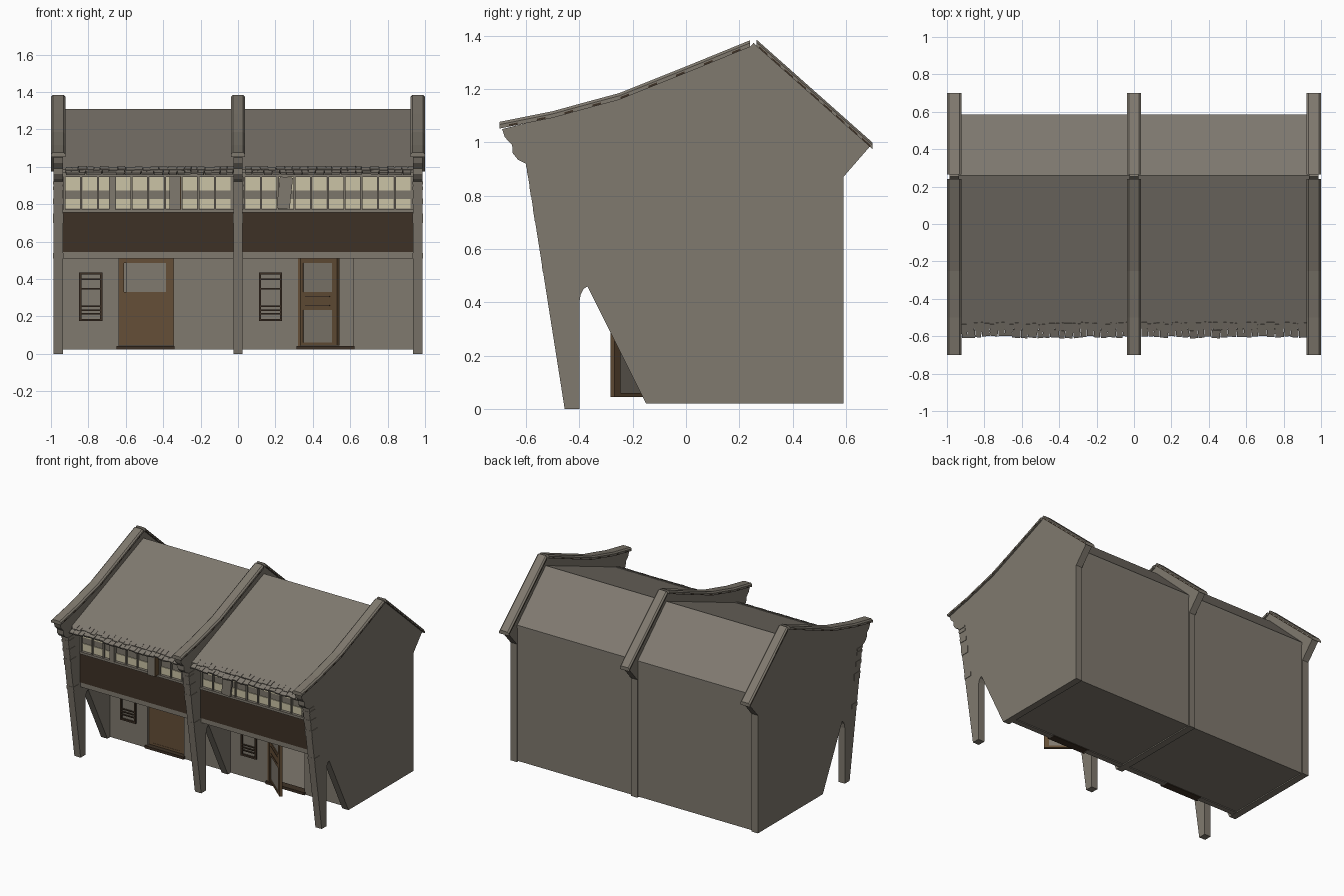
import bpy, bmesh, math, random
from mathutils import Matrix, Vector

if "Cube" in bpy.data.objects:
    bpy.data.objects.remove(bpy.data.objects["Cube"])
random.seed(4)

def material(name, rgb):
    m = bpy.data.materials.new(name)
    m.diffuse_color = (*rgb, 1)
    m.use_nodes = True
    m.node_tree.nodes["Principled BSDF"].inputs["Base Color"].default_value = m.diffuse_color
    return m

WALL = material("grey plaster", (0.215, 0.192, 0.157))
ROOF = material("grey roof tile", (0.215, 0.193, 0.162))
DARK = material("dark brown wood", (0.048, 0.031, 0.019))
WOOD = material("brown door wood", (0.130, 0.078, 0.038))
PANE = material("cream window paper", (0.60, 0.55, 0.38))
FRAME = material("window frame grey", (0.20, 0.18, 0.145))

def finish(name, bm, mat):
    bmesh.ops.recalc_face_normals(bm, faces=bm.faces)
    me = bpy.data.meshes.new(name)
    bm.to_mesh(me)
    bm.free()
    me.materials.append(mat)
    ob = bpy.data.objects.new(name, me)
    bpy.context.collection.objects.link(ob)
    return ob

def boxes(name, mat, items, move=Matrix()):
    """One object from boxes (x0, x1, y0, y1, z0, z1) with optional own matrix."""
    bm = bmesh.new()
    for it in items:
        x0, x1, y0, y1, z0, z1 = it[:6]
        turn = it[6] if len(it) > 6 else Matrix()
        m = (move @ Matrix.Translation(((x0+x1)/2, (y0+y1)/2, (z0+z1)/2)) @ turn
             @ Matrix.Diagonal((x1-x0, y1-y0, z1-z0, 1)))
        bmesh.ops.create_cube(bm, size=1, matrix=m)
    return finish(name, bm, mat)

def prism(name, mat, pts, x0, x1):
    """Outline in the side (y, z) plane pushed along x."""
    bm = bmesh.new()
    face = bm.faces.new([bm.verts.new((x0, y, z)) for y, z in pts])
    ext = bmesh.ops.extrude_face_region(bm, geom=[face])
    bmesh.ops.translate(bm, vec=(x1-x0, 0, 0),
                        verts=[v for v in ext["geom"] if isinstance(v, bmesh.types.BMVert)])
    return finish(name, bm, mat)

def sweep(name, mat, path, section, xc):
    """Section (x, height) carried along a (y, z) path."""
    bm = bmesh.new()
    rings = [[bm.verts.new((xc+sx, y, z+sz)) for sx, sz in section] for y, z in path]
    n = len(section)
    for a, b in zip(rings, rings[1:]):
        for i in range(n):
            bm.faces.new((a[i], a[(i+1) % n], b[(i+1) % n], b[i]))
    bm.faces.new(rings[0])
    bm.faces.new(rings[-1])
    return finish(name, bm, mat)

# gable walls with front post, arch and brackets, plus their copings
front_top = [(-0.70, 1.052), (-0.60, 1.072), (-0.50, 1.092), (-0.38, 1.125),
             (-0.25, 1.16), (0.0, 1.26), (0.24, 1.358)]
back_top = [(0.265, 1.360), (0.70, 0.974)]
gable = ([(0.59, 0.02), (0.59, 0.87), (0.69, 0.985), (0.253, 1.373)] + front_top[:0:-1] +
         [(-0.69, 1.05), (-0.68, 1.02), (-0.652, 0.99), (-0.65, 0.96), (-0.63, 0.935),
          (-0.60, 0.92), (-0.455, 0), (-0.40, 0), (-0.40, 0.40), (-0.395, 0.43),
          (-0.385, 0.45), (-0.37, 0.46), (-0.15, 0.02)])
cap = [(-0.038, 0), (0.038, 0), (0.038, 0.015), (0.028, 0.025), (-0.028, 0.025), (-0.038, 0.015)]
strip = [(-0.0385, 0.002), (0.0385, 0.002), (0.0385, 0.009), (-0.0385, 0.009)]
for xc in (-0.961, 0, 0.961):
    prism("gable_wall", WALL, gable, xc-0.025, xc+0.025)
    sweep("coping_front", WALL, front_top, cap, xc)
    sweep("coping_back", WALL, back_top, cap, xc)
    # short dark battens along the coping edges
    for path, n in ((front_top, 9), (back_top, 9)):
        for k in range(n):
            y = path[0][0] + (path[-1][0]-path[0][0]) * (k+0.5)/n
            a, b = next((p, q) for p, q in zip(path, path[1:]) if p[0] <= y <= q[0])
            s = (b[1]-a[1]) / (b[0]-a[0])
            z = a[1] + s*(y-a[0])
            sweep("coping_batten", DARK, [(y-0.016, z-0.016*s), (y+0.016, z+0.016*s)], strip, xc)
    # moulding bands on the upper post, following its lean
    for z, h in ((0.51, 0.03), (0.70, 0.05), (0.80, 0.03), (0.875, 0.02), (0.905, 0.015)):
        y = -0.455 - 0.1576*z
        prism("post_moulding", WALL, [(y-0.001, z), (y-0.001-0.1576*h, z+h),
              (y+0.06, z+h), (y+0.06, z)], xc-0.028, xc+0.028)

def roof_z(y):
    return 1.31 + 0.395*(y-0.26)

for u in (-0.961, 0):
    x0, x1 = u+0.02, u+0.941
    # roof slopes
    prism("roof", ROOF, [(-0.56, roof_z(-0.56)), (0.26, 1.31), (0.585, 1.005), (0.585, 0.985),
                         (0.26, 1.285), (-0.56, roof_z(-0.56)-0.02)], x0, x1)
    # loose tiles along the eaves
    tiles = []
    slope = Matrix.Rotation(math.atan(0.395), 4, 'X')
    for row, yc in enumerate((-0.550, -0.583)):
        x = u+0.04
        while x < u+0.915:
            w = random.uniform(0.03, 0.05)
            y = yc + random.uniform(-0.007, 0.007)
            z = roof_z(y) - 0.002 - row*0.004
            turn = Matrix.Rotation(random.uniform(-0.12, 0.12), 4, 'Z') @ slope
            tiles.append((x, x+w-0.002, y-0.022, y+0.022, z-0.006, z+0.006, turn))
            x += w
    boxes("eave_tiles", ROOF, tiles)
    # back wall and floors
    boxes("back_wall", WALL, [(x0, x1, 0.56, 0.58, 0.025, 1.0)])
    boxes("ground_floor", WALL, [(x0, x1, -0.118, 0.575, 0.028, 0.035)])
    boxes("upper_floor", WALL, [(x0, x1, -0.455, -0.095, 0.51, 0.545)])
    # ground floor front wall either side of the door
    boxes("front_wall", WALL, [(x0, u+0.325, -0.12, -0.08, 0.022, 0.515),
                               (u+0.615, x1, -0.12, -0.08, 0.022, 0.515)])
    # barred window
    a, b = u+0.112, u+0.236
    bars = [(a, a+0.012, -0.132, -0.118, 0.175, 0.435), (b-0.012, b, -0.132, -0.118, 0.175, 0.435),
            (a, b, -0.132, -0.118, 0.175, 0.187), (a, b, -0.132, -0.118, 0.423, 0.435)]
    bars += [(a, b, -0.129, -0.118, z, z+0.007) for z in (0.21, 0.23, 0.25, 0.345, 0.395)]
    boxes("window_bars", DARK, bars)
    boxes("door_threshold", DARK, [(u+0.312, u+0.622, -0.135, -0.08, 0.023, 0.042)])
    # balcony parapet with sill
    boxes("balcony_panel", DARK, [(x0, x1, -0.46, -0.44, 0.545, 0.757)])
    boxes("balcony_sill", WALL, [(x0, x1, -0.47, -0.43, 0.755, 0.772)])
    boxes("eave_beam", WALL, [(x0, x1, -0.465, -0.435, 0.945, 1.015)])
    # upper window band
    boxes("window_backing", FRAME, [(x0, x1, -0.45, -0.435, 0.77, 0.95)])
    p = 0.0895
    panes, mull = [], []
    for i in range(10):
        x = u+0.033+i*p
        panes += [(x+0.006, x+p-0.006, -0.455, -0.449, z0, z1)
                  for z0, z1 in ((0.776, 0.828), (0.872, 0.944))]
        mull.append((x-0.005, x+0.005, -0.465, -0.445, 0.77, 0.95))
    boxes("window_panes", PANE, panes)
    boxes("window_mullions", FRAME, mull)

# loose shutters in the window band
lean = Matrix.Rotation(math.radians(6), 4, 'Y')
boxes("window_shutters", WALL, [(-0.69, -0.655, -0.475, -0.46, 0.772, 0.948),
                                (-0.365, -0.309, -0.51, -0.46, 0.772, 0.948),
                                (0.215, 0.285, -0.485, -0.47, 0.775, 0.945, lean)])
boxes("shutter_edge", WOOD, [(-0.309, -0.305, -0.51, -0.46, 0.772, 0.948)])

# door leaves: rails, solid panel, grey panes
W = 0.263
rails = [(0, 0.025, -0.01, 0.01, 0.045, 0.51), (W-0.035, W, -0.01, 0.01, 0.045, 0.51),
         (0, W, -0.01, 0.01, 0.045, 0.06), (0, W, -0.01, 0.01, 0.235, 0.33),
         (0, W, -0.01, 0.01, 0.485, 0.51)]
closed = Matrix.Translation((-0.961+0.325, -0.095, 0)) @ Matrix.Diagonal((0.29/W, 1, 1, 1))
boxes("closed_door", WOOD, rails + [(0.02, W-0.03, -0.008, 0.008, 0.05, 0.24)], closed)
boxes("closed_door_pane", WALL, [(0.035, W-0.035, -0.004, 0.004, 0.33, 0.486)], closed)
opened = Matrix.Translation((0.335, -0.105, 0)) @ Matrix.Rotation(-math.atan2(0.17, 0.2), 4, 'Z')
boxes("open_door", WOOD, rails, opened)
boxes("open_door_trim", DARK, [(0.04, W-0.05, -0.012, 0.012, z, z+0.005) for z in (0.255, 0.305)], opened)
boxes("open_door_panes", WALL, [(0.025, W-0.035, -0.004, 0.004, 0.06, 0.235),
                                (0.025, W-0.035, -0.004, 0.004, 0.33, 0.486)], opened)
boxes("door_jamb", WOOD, [(0.322, 0.334, -0.125, -0.08, 0.04, 0.51)])
